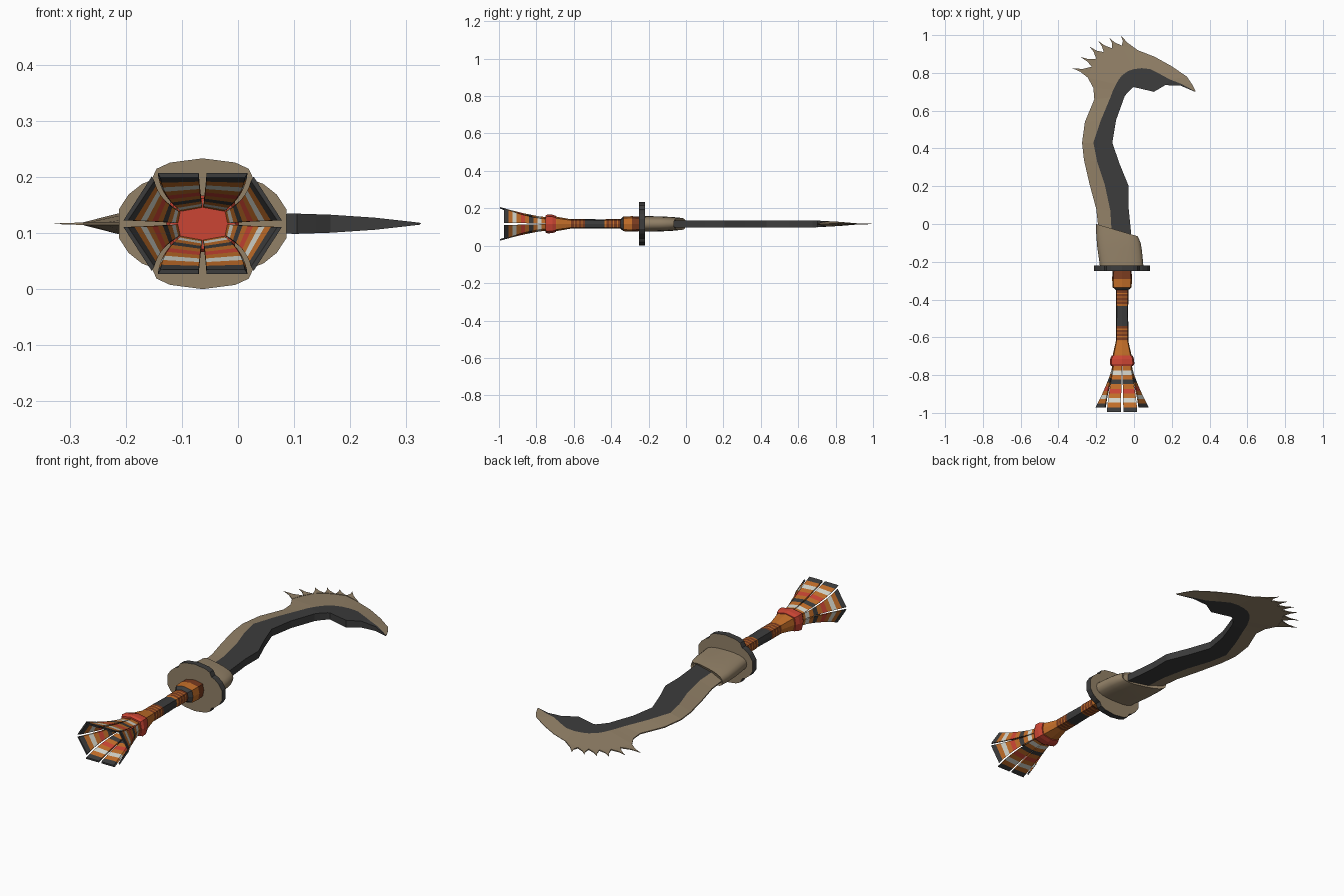
import bpy, bmesh, math

AX, AZ = -0.063, 0.1165          # long axis of the handle

cube = bpy.data.objects.get("Cube")
if cube:
    bpy.data.objects.remove(cube, do_unlink=True)


def material(name, rgb):
    m = bpy.data.materials.new(name)
    m.use_nodes = True
    colour = (*rgb, 1)
    m.diffuse_color = colour
    m.node_tree.nodes["Principled BSDF"].inputs["Base Color"].default_value = colour
    return m


NAMES = ["bone tan", "charcoal", "red", "orange", "off white", "brown"]
RGB = [(.29, .22, .137), (.045, .045, .045), (.6, .06, .034),
       (.54, .155, .022), (.66, .67, .6), (.2, .045, .014)]
PALETTE = [material(n, c) for n, c in zip(NAMES, RGB)]
TAN, DARK, RED, ORANGE, WHITE, BROWN = range(len(PALETTE))


def build(name, verts, faces):
    """faces is a list of (vertex indices, colour)."""
    used = sorted({c for _, c in faces})
    bm = bmesh.new()
    vs = [bm.verts.new(v) for v in verts]
    for idx, colour in faces:
        bm.faces.new([vs[i] for i in idx]).material_index = used.index(colour)
    bmesh.ops.recalc_face_normals(bm, faces=bm.faces)
    mesh = bpy.data.meshes.new(name)
    bm.to_mesh(mesh)
    bm.free()
    for c in used:
        mesh.materials.append(PALETTE[c])
    ob = bpy.data.objects.new(name, mesh)
    bpy.context.collection.objects.link(ob)
    return ob


def loft(name, rings, colour):
    """Joins closed rings; colour(ring, side) picks the colour, caps use side -1."""
    n = len(rings[0])
    verts = [v for r in rings for v in r]
    faces = []
    for i in range(len(rings) - 1):
        for j in range(n):
            k = (j + 1) % n
            faces.append(((i*n + j, i*n + k, i*n + n + k, i*n + n + j), colour(i, j)))
    last = len(rings) - 1
    faces.append((tuple(range(n)), colour(0, -1)))
    faces.append((tuple(last*n + j for j in range(n)), colour(last, -1)))
    return build(name, verts, faces)


# Blade: each station is cutting edge, ridge and spine
STATIONS = [
    (-.01, -.1, -.115, -.1, -.18, -.1), (-.03, .1, -.125, .07, -.2, .08),
    (-.03, .205, -.155, .21, -.235, .21), (-.075, .315, -.195, .33, -.265, .34),
    (-.115, .43, -.215, .43, -.275, .43), (-.095, .55, -.175, .55, -.26, .54),
    (-.05, .675, -.125, .67, -.21, .66), (-.035, .695, -.11, .71, -.215, .72),
    (-.02, .71, -.095, .74, -.245, .775), (-.01, .72, -.08, .765, -.222, .833),
    (0, .725, -.065, .785, -.2, .875), (.01, .722, -.045, .8, -.16, .91),
    (.025, .719, -.03, .81, -.115, .93), (.045, .714, 0, .82, -.065, .945),
    (.075, .707, .04, .825, .02, .92), (.105, .7, .085, .82, .11, .885),
    (.14, .72, .135, .795, .2, .835), (.165, .735, .19, .765, .28, .78),
    (.245, .733, .25, .742, .307, .74), (.32, .701, .323, .702, .326, .703)]


def half_thickness(x, y):
    return .018 * min(1, (1.02 - y) / .32, (.34 - x) / .16)


rings = []
for cx, cy, rx, ry, sx, sy in STATIONS:
    c, r, s = half_thickness(cx, cy), half_thickness(rx, ry), .15 * half_thickness(sx, sy)
    rings.append([(cx, cy, AZ + c), (rx, ry, AZ + r), (sx, sy, AZ + s),
                  (sx, sy, AZ - s), (rx, ry, AZ - r), (cx, cy, AZ - c)])
loft("blade", rings, lambda i, j: TAN if j in (1, 2, 3) else DARK)

# Thorns along the spine, each sitting between two neighbouring stations
TIPS = [(-.327, .825), (-.285, .885), (-.235, .94), (-.19, .97), (-.13, .985), (-.07, .998)]
for n, (tx, ty) in enumerate(TIPS):
    a, b = STATIONS[8 + n][4:], STATIONS[9 + n][4:]
    mx, my = (a[0] + b[0]) / 2, (a[1] + b[1]) / 2
    # the curved thorn leans back at its middle
    lean = (.55*mx + .45*tx + .25*(b[0] - mx), .55*my + .45*ty + .25*(b[1] - my))
    low = (.5*a[0] + .5*tx + .1*(b[0] - a[0]), .5*a[1] + .5*ty + .1*(b[1] - a[1]))
    flat = [a, low, (tx, ty), lean, b]
    h = [.003, .002, .0005, .002, .003]
    loft(f"spine_thorn_{n + 1}",
         [[(x, y, AZ + s*t) for (x, y), t in zip(flat, h)] for s in (1, -1)],
         lambda i, j: TAN)

# Sleeve: oval tube with a slanted mouth around the blade root
rings = []
for left, right, y_left, y_right, hz in [
        (-.18, .05, -.225, -.225, .042), (-.195, .042, -.12, -.14, .04),
        (-.2, .035, -.05, -.1, .037), (-.2, .02, 0, -.065, .033),
        (-.19, .01, -.01, -.07, .022)]:
    ring = []
    for k in range(20):
        a = math.tau * k / 20
        u = math.copysign(abs(math.cos(a)) ** .75, math.cos(a))
        w = math.copysign(abs(math.sin(a)) ** .75, math.sin(a))
        f = (u + 1) / 2
        ring.append((left + (right - left)*f, y_left + (y_right - y_left)*f, AZ + hz*w))
    rings.append(ring)
sleeve = loft("blade_sleeve", rings, lambda i, j: TAN)
bpy.context.view_layer.objects.active = sleeve
sleeve.select_set(True)
bpy.ops.object.shade_smooth_by_angle(angle=math.radians(40))
sleeve.select_set(False)

# Guard: four-lobed plate mirrored from one quarter
QUARTER = [(.149, .026), (.132, .052), (.108, .071), (.092, .077),
           (.082, .098), (.058, .109)]
half = QUARTER + [(0, .1165)] + [(-x, z) for x, z in reversed(QUARTER)]
outline = half + [(-x, -z) for x, z in half]
loft("guard", [[(AX + x, y, AZ + z) for x, z in outline] for y in (-.25, -.22)],
     lambda i, j: TAN if j < 0 else DARK)


# Handle: eight-sided profile with coloured wraps
def octagon(rx, rz, cx, cz):
    quarter = [(rx, 0), (rx*cx, rz*cz), (0, rz), (-rx*cx, rz*cz)]
    return quarter + [(-x, -z) for x, z in quarter]


profile = [(-.25, .05, BROWN), (-.29, .053, ORANGE), (-.335, .05, DARK)]
for start in (-.35, -.54):
    for k in range(4):
        profile += [(start - .02*k, .033, BROWN), (start - .02*k - .014, .033, ORANGE)]
    if start == -.35:
        profile.append((-.435, .031, DARK))
profile += [(-.62, .033, ORANGE), (-.69, .049, ORANGE), (-.7, .05, RED)]
loft("handle", [[(AX + x, y, AZ + z) for x, z in octagon(r, .78*r, .88, .78)]
                for y, r, _ in profile], lambda i, j: profile[i][2])

# Red knot closing the throat of the flare
loft("red_band", [[(AX + x, y, AZ + z) for x, z in octagon(r, .78*r, .88, .78)]
                  for y, r in [(-.695, .055), (-.715, .063), (-.74, .065), (-.752, .058)]],
     lambda i, j: RED)

# Flared pommel: eight striped petals with widening slits between them
STRIPES = [ORANGE, WHITE, ORANGE, DARK, ORANGE, RED, ORANGE, WHITE, ORANGE, DARK]
COUNT = len(STRIPES)


def flare_ring(t, shrink):
    e = t ** 1.3
    rx, rz = .052 + .093*e - shrink, .037 + .053*e - shrink
    return octagon(rx, rz, .9 - .3*e, .75 + .25*e)


for p in range(8):
    length = .245 if p in (1, 2, 5, 6) else .222
    rings = []
    for i in range(COUNT + 1):
        t = i / COUNT
        ring = []
        for shrink, order in ((0, (0, 1)), (.008, (1, 0))):
            pts = flare_ring(t, shrink)
            ends = pts[p], pts[(p + 1) % 8]
            gap = .001 + .006*t
            for k in order:
                (x, z), (ox, oz) = ends[k], ends[1 - k]
                f = gap / math.hypot(ox - x, oz - z)
                ring.append((AX + x + (ox - x)*f, -.75 - length*t, AZ + z + (oz - z)*f))
        rings.append(ring)
    loft(f"pommel_petal_{p + 1}", rings, lambda i, j: STRIPES[min(i, COUNT - 1)])
